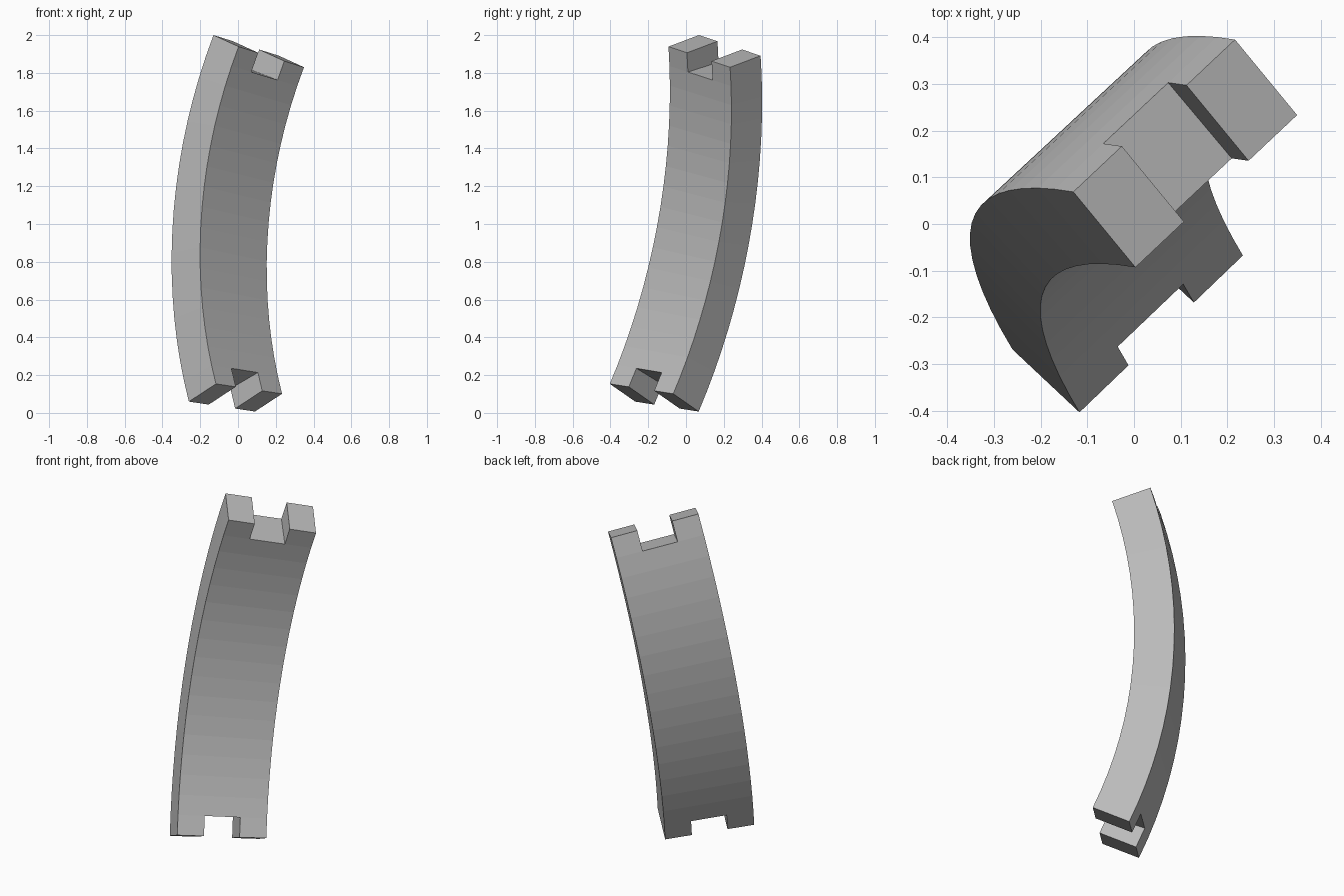
import bpy
import bmesh
from math import radians, sin, cos
from mathutils import Vector

cube = bpy.data.objects.get("Cube")
if cube:
    bpy.data.objects.remove(cube, do_unlink=True)

# Single plain grey
grey = bpy.data.materials.new("plain grey")
grey.use_nodes = True
colour = (0.5, 0.5, 0.5, 1)
grey.diffuse_color = colour
grey.node_tree.nodes["Principled BSDF"].inputs["Base Color"].default_value = colour

# Slightly conical ring segment: chord, outward radius and cone axis
chord = Vector((0.066, 0.171, 0.983)).normalized()
out = Vector((-0.791, 0.599, -0.051))
out = (out - chord * out.dot(chord)).normalized()
axis = out.cross(chord)
half, taper = radians(21.5), radians(9.3)
radius, width, thick = 2.693, 0.488, 0.218
centre = Vector((-0.195, -0.10, 1.03)) - out * radius * cos(half)
steps = 17
stations = [0, 0.3, 0.7, 1]


def point(i, j, depth):
    """Point at width station i, arc step j, layer depth 0 (outer) or 1 (inner)."""
    angle = half * (2 * j / steps - 1)
    radial = out * cos(angle) + chord * sin(angle)
    across = axis * cos(taper) - radial * sin(taper)
    normal = radial * cos(taper) + axis * sin(taper)
    return centre + radial * radius + across * width * stations[i] - normal * thick * depth


# Cells of the curved slab, leaving the middle cell of each end open as a notch
cells = [(i, j) for i in range(3) for j in range(steps)
         if not (i == 1 and j in (0, steps - 1))]
bm = bmesh.new()
grid = {}


def vert(i, j, depth):
    key = (i, j, depth)
    if key not in grid:
        grid[key] = bm.verts.new(point(i, j, depth))
    return grid[key]


for i, j in cells:
    ring = [(i, j), (i + 1, j), (i + 1, j + 1), (i, j + 1)]
    for depth in (0, 1):
        bm.faces.new([vert(a, b, depth) for a, b in ring])
    # Walls wherever there is no neighbouring cell
    neighbours = [(i, j - 1), (i + 1, j), (i, j + 1), (i - 1, j)]
    for k, other in enumerate(neighbours):
        if other not in cells:
            p, q = ring[k], ring[(k + 1) % 4]
            bm.faces.new([vert(*p, 0), vert(*q, 0), vert(*q, 1), vert(*p, 1)])
bmesh.ops.recalc_face_normals(bm, faces=bm.faces)

mesh = bpy.data.meshes.new("curved_notched_panel")
bm.to_mesh(mesh)
bm.free()
mesh.materials.append(grey)
panel = bpy.data.objects.new("curved_notched_panel", mesh)
bpy.context.collection.objects.link(panel)
